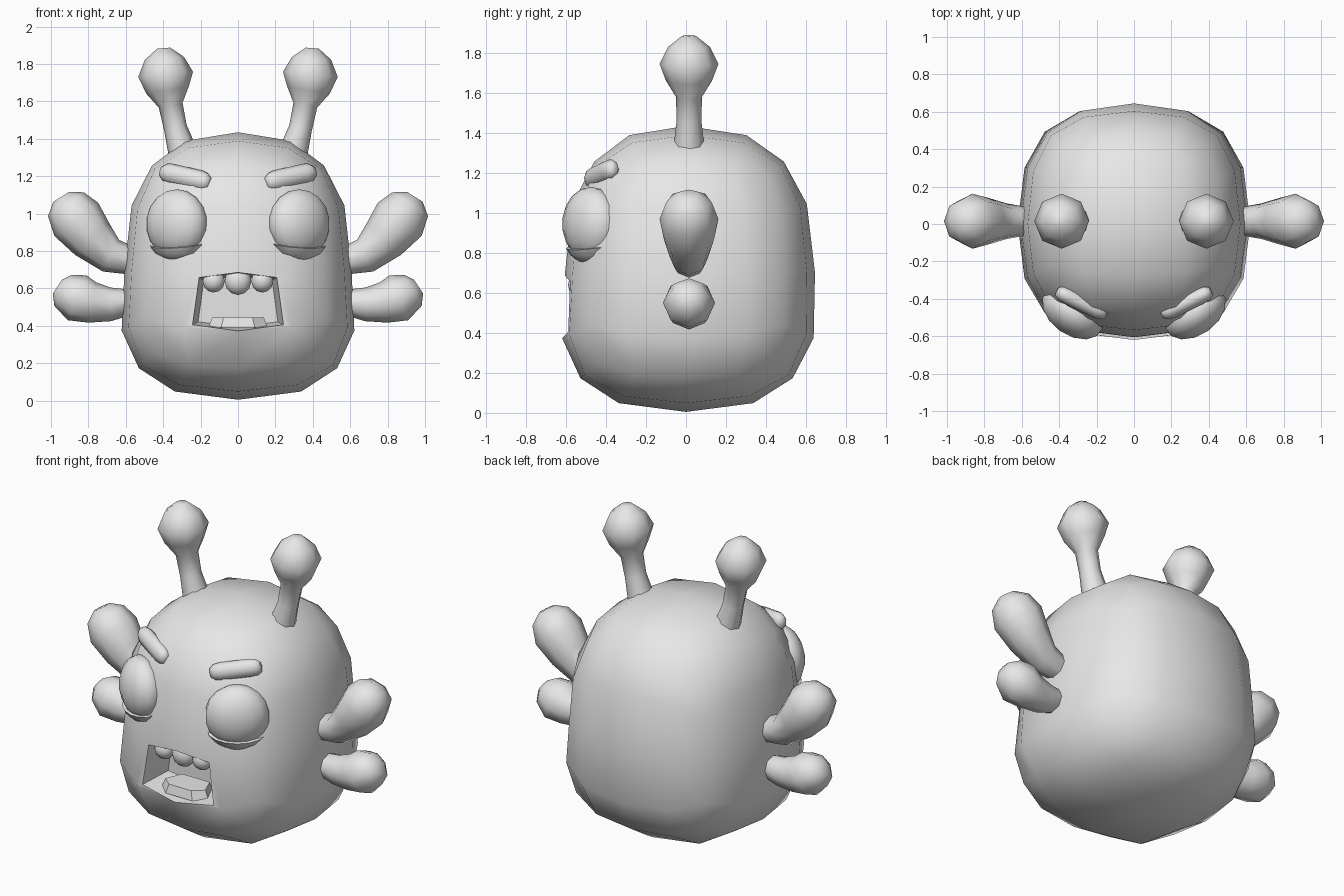
import bpy, bmesh, math
from mathutils import Vector, Matrix

if "Cube" in bpy.data.objects:
    bpy.data.objects.remove(bpy.data.objects["Cube"], do_unlink=True)

grey = bpy.data.materials.new("plain_grey")
grey.use_nodes = True
grey.diffuse_color = (0.8, 0.8, 0.8, 1)
grey.node_tree.nodes["Principled BSDF"].inputs["Base Color"].default_value = (0.8, 0.8, 0.8, 1)


def finish(name, bm, angle=50):
    """Turn a bmesh into a shaded object."""
    bmesh.ops.recalc_face_normals(bm, faces=bm.faces)
    mesh = bpy.data.meshes.new(name)
    bm.to_mesh(mesh)
    bm.free()
    ob = bpy.data.objects.new(name, mesh)
    bpy.context.collection.objects.link(ob)
    mesh.materials.append(grey)
    shade(ob, angle)
    return ob


def shade(ob, angle):
    bpy.ops.object.select_all(action='DESELECT')
    ob.select_set(True)
    bpy.context.view_layer.objects.active = ob
    bpy.ops.object.shade_smooth_by_angle(angle=math.radians(angle))


def loft(bm, rings):
    """Skin a list of vertex rings and cap both ends."""
    n = len(rings[0])
    for a, b in zip(rings, rings[1:]):
        for i in range(n):
            bm.faces.new((a[i], a[(i + 1) % n], b[(i + 1) % n], b[i]))
    bm.faces.new(rings[0])
    bm.faces.new(rings[-1])


def tube(name, path, sides=8, squash=1.0):
    """Blob limb: path of (x, y, z, radius)."""
    bm = bmesh.new()
    pts = [Vector(p[:3]) for p in path]
    rings = []
    for i, p in enumerate(pts):
        d = (pts[min(i + 1, len(pts) - 1)] - pts[max(i - 1, 0)]).normalized()
        u = d.cross(Vector((0, 1, 0))).normalized()
        v = d.cross(u)
        ring = []
        for k in range(sides):
            a = math.tau * k / sides
            ring.append(bm.verts.new(p + path[i][3] * (u * math.cos(a) + v * math.sin(a) * squash)))
        rings.append(ring)
    loft(bm, rings)
    return finish(name, bm, 60)


def ball(name, centre, size, rot=Matrix(), cut=None, segments=14):
    """Ellipsoid, optionally keeping only what lies below a local plane."""
    bm = bmesh.new()
    bmesh.ops.create_uvsphere(bm, u_segments=segments, v_segments=segments * 2 // 3, radius=1)
    if cut:
        geom = bm.verts[:] + bm.edges[:] + bm.faces[:]
        res = bmesh.ops.bisect_plane(bm, geom=geom, plane_co=cut[0], plane_no=cut[1], clear_outer=True)
        rim = [e for e in res["geom_cut"] if isinstance(e, bmesh.types.BMEdge)]
        bmesh.ops.edgeloop_fill(bm, edges=rim)
    bm.transform(Matrix.Translation(centre) @ rot @ Matrix.Diagonal((*size, 1)))
    return finish(name, bm)


# Body: a gridded cube rounded to a boxy egg, fuller below
bm = bmesh.new()
bmesh.ops.create_cube(bm, size=2)
bmesh.ops.subdivide_edges(bm, edges=bm.edges[:], cuts=3, use_grid_fill=True)
N = 2.5
for v in bm.verts:
    c = v.co / sum(abs(a) ** N for a in v.co) ** (1 / N)
    full = 1 + 0.2 * max(0, -c.z)
    v.co = (c.x * 0.607 * full,
            c.y * (0.645 if c.y > 0 else 0.605) * (full if c.y < 0 else 1 + 0.6 * (full - 1)),
            0.70 + c.z * (0.735 if c.z > 0 else 0.695))
body = finish("body", bm)

# Mouth cavity: tapered six-sided recess cut into the front
outline = [(-0.245, 0.405), (0, 0.375), (0.245, 0.405), (0.21, 0.66), (0, 0.685), (-0.21, 0.66)]
bm = bmesh.new()
rings = []
for y, s in ((-0.8, 1.12), (-0.6, 1.0), (-0.38, 0.87)):
    rings.append([bm.verts.new((x * s, y, 0.53 + (z - 0.53) * s)) for x, z in outline])
loft(bm, rings)
cutter = finish("mouth_cutter", bm)
cutter.hide_render = True
mod = body.modifiers.new("mouth", 'BOOLEAN')
mod.operation = 'DIFFERENCE'
mod.solver = 'EXACT'
mod.object = cutter
bpy.context.view_layer.objects.active = body
bpy.ops.object.modifier_apply(modifier=mod.name)
bpy.data.objects.remove(cutter, do_unlink=True)
shade(body, 40)

# Tongue: flat bevelled slab on the mouth floor
bm = bmesh.new()
rings = []
for z, s in ((0.39, 1.0), (0.445, 0.86)):
    rings.append([bm.verts.new((x * s, -0.49 + y * s, z)) for x, y in
                  ((-0.16, -0.03), (-0.09, -0.09), (0.09, -0.09), (0.16, -0.03), (0.11, 0.09), (-0.11, 0.09))])
loft(bm, rings)
finish("tongue", bm, 20)

# Upper teeth
for name, x, r in (("right_tooth", -0.13, 0.062), ("middle_tooth", 0, 0.075), ("left_tooth", 0.13, 0.062)):
    ball(name, (x, -0.53, 0.64), (r, 0.06, r), segments=10)

# Paired parts, mirrored left and right
UPPER_ARM = [(0.54, 0.74, 0.07), (0.68, 0.775, 0.095), (0.78, 0.865, 0.125),
             (0.865, 0.97, 0.147), (0.92, 1.05, 0.115), (0.945, 1.09, 0.05)]
LOWER_ARM = [(0.54, 0.53, 0.06), (0.68, 0.515, 0.09), (0.78, 0.525, 0.11),
             (0.86, 0.55, 0.13), (0.935, 0.59, 0.095), (0.965, 0.61, 0.045)]
ANTENNA = [(0.29, 1.31, 0.08), (0.335, 1.46, 0.062), (0.36, 1.58, 0.065), (0.377, 1.66, 0.115),
           (0.387, 1.745, 0.147), (0.393, 1.83, 0.105), (0.397, 1.885, 0.035)]
for side, s in (("left", 1), ("right", -1)):
    for part, path in (("upper_arm", UPPER_ARM), ("lower_arm", LOWER_ARM), ("antenna", ANTENNA)):
        tube(f"{side}_{part}", [(s * x, 0.015, z, r) for x, z, r in path])

    # Eye with a sagging lower lid
    turn = Matrix.Rotation(s * math.radians(35), 4, 'Z')
    centre = Vector((s * 0.328, -0.475, 0.945))
    ball(f"{side}_eye", centre, (0.185, 0.12, 0.185), turn)
    ball(f"{side}_lower_lid", centre, (0.2, 0.137, 0.205), turn,
         cut=(Vector((0, 0, -0.53)), Vector((0, -0.14, 1))))

    # Eyebrow: stubby capsule sloping down to the middle
    a, b = Vector((s * 0.152, -0.485, 1.165)), Vector((s * 0.41, -0.36, 1.225))
    steps = ((0, 0.03), (0.08, 0.048), (0.2, 0.055), (0.8, 0.055), (0.92, 0.048), (1, 0.03))
    tube(f"{side}_eyebrow", [(*a.lerp(b, t), r) for t, r in steps], squash=0.8)
